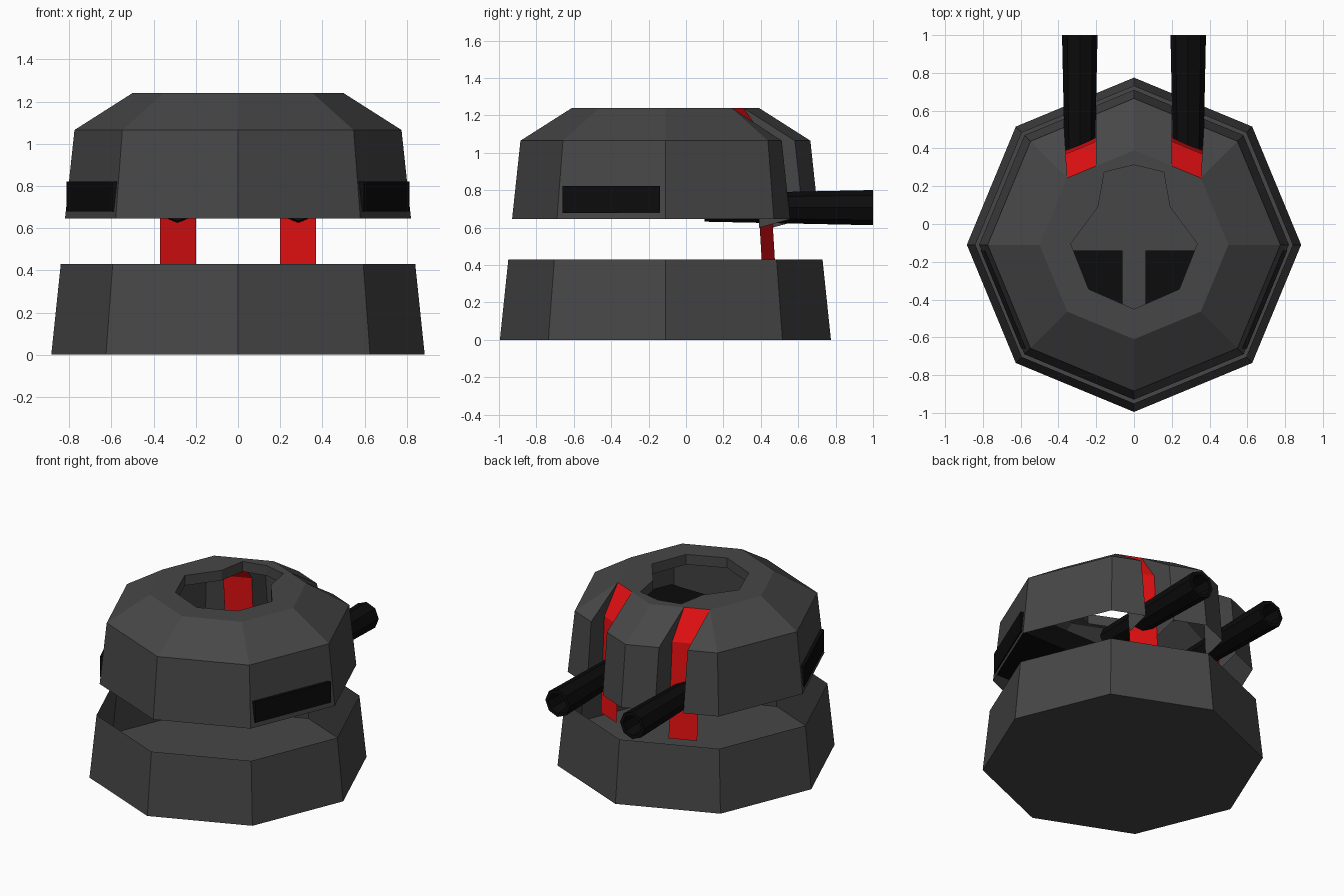
import bpy, bmesh, math

if "Cube" in bpy.data.objects:
    bpy.data.objects.remove(bpy.data.objects["Cube"])

CY = -0.11                      # centre of the octagonal body in y
TAN = math.tan(math.radians(22.5))


def material(name, rgb):
    m = bpy.data.materials.new(name)
    m.diffuse_color = (*rgb, 1)
    m.use_nodes = True
    m.node_tree.nodes["Principled BSDF"].inputs["Base Color"].default_value = m.diffuse_color
    return m


GREY = material("dark grey", (0.062, 0.062, 0.062))
RED = material("red", (0.78, 0.005, 0.006))
BLACK = material("black", (0.0035, 0.0035, 0.0035))


def build(name, faces, mat, mirror=False):
    """Make an object from faces given as point lists; weld shared corners."""
    bm = bmesh.new()
    for f in faces:
        bm.faces.new([bm.verts.new(p) for p in f])
    bmesh.ops.remove_doubles(bm, verts=bm.verts, dist=0.0005)
    bmesh.ops.recalc_face_normals(bm, faces=bm.faces)
    me = bpy.data.meshes.new(name)
    bm.to_mesh(me)
    bm.free()
    me.materials.append(mat)
    ob = bpy.data.objects.new(name, me)
    bpy.context.collection.objects.link(ob)
    if mirror:
        ob.modifiers.new("mirror", "MIRROR")
    return ob


def corner(deg, r, z):
    a = math.radians(deg)
    return (r * math.cos(a), CY + r * math.sin(a), z)


def on_face(x, r, z):
    """Point at x on the rear octagon face next to the +y corner."""
    return (x, CY + r - TAN * x, z)


def loft(cols):
    return [[a[i], b[i], b[i + 1], a[i + 1]]
            for a, b in zip(cols, cols[1:]) for i in range(len(a) - 1)]


def prism(outline, z0, z1):
    n = len(outline)
    lo = [(x, y, z0) for x, y in outline]
    hi = [(x, y, z1) for x, y in outline]
    return [lo[::-1], hi] + [[lo[i], lo[(i + 1) % n], hi[(i + 1) % n], hi[i]] for i in range(n)]


# Base: open octagonal tub with a floor
cols = [[corner(a, 0.885, 0), corner(a, 0.84, 0.43)] for a in range(0, 405, 45)]
build("base_tub", loft(cols) + [[c[0] for c in cols[:-1]]], GREY)

# Turret shell (right half, mirrored), with a slot left open in the rear face
shell = [(0.82, 0.645), (0.775, 1.065), (0.5, 1.24)]
inner = [(0.655, 0.60), (0.63, 1.05), (0.5, 1.24)]
slot_in = [0.2, 0.2, 0.2]
slot_out = [0.37, 0.37, 0.3535]


def column(xs, prof):
    return [on_face(x, r, z) for x, (r, z) in zip(xs, prof)]


body = [[corner(a, r, z) for r, z in shell] for a in (-90, -45, 0, 45)]
edge_out, edge_in = column(slot_out, shell), column(slot_in, shell)
middle = [corner(90, r, z) for r, z in shell]
faces = loft(body + [edge_out]) [:-1]
faces.append([body[3][1], edge_out[1], body[3][2]])
faces += loft([edge_in, middle])
# Slot cheeks
for xs, edge in ((slot_out, edge_out), (slot_in, edge_in)):
    back = column(xs, inner)
    faces.append([edge[0], edge[1], back[1], back[0]])
    faces.append([edge[1], edge[2], back[1]])
# Flat roof around the hatch opening, and the short hatch wall
rim = [c[2] for c in body] + [edge_in[2], middle[2]]
hatch = [(0, -0.45), (0.24, -0.345), (0.335, -0.105), (0.19, 0.09), (0.157, 0.275), (0, 0.312)]
hatch_cols = [[r, (x, y, 1.24), (x, y, 1.17)] for r, (x, y) in zip(rim, hatch)]
faces += loft(hatch_cols)
build("turret_shell", faces, GREY, True)

# Red recessed strips at the back of the slots
strip = [(0.67, 0.395)] + inner[1:]
build("slot_strips", loft([column(slot_in, strip), column(slot_out, strip)]), RED, True)

# Side vents running inwards as black blocks
vent = [(0.06, -0.14), (0.06, -0.66), (0.597, -0.66), (0.812, -0.14)]
build("side_vents", prism(vent, 0.678, 0.822), BLACK, True)

# Twin barrels: eight-sided, flaring to a hollow muzzle
BX, BZ = 0.287, 0.707
barrel = [(0.075, 0.10), (0.094, 1.0), (0.07, 1.0), (0.06, 0.75)]
bc = [[(BX + r * math.cos(t), y, BZ + r * math.sin(t)) for r, y in barrel]
      for t in (math.pi / 4 * i for i in range(9))]
build("barrels", loft(bc) + [[c[0] for c in bc[:-1]], [c[-1] for c in bc[:-1]]], BLACK, True)
